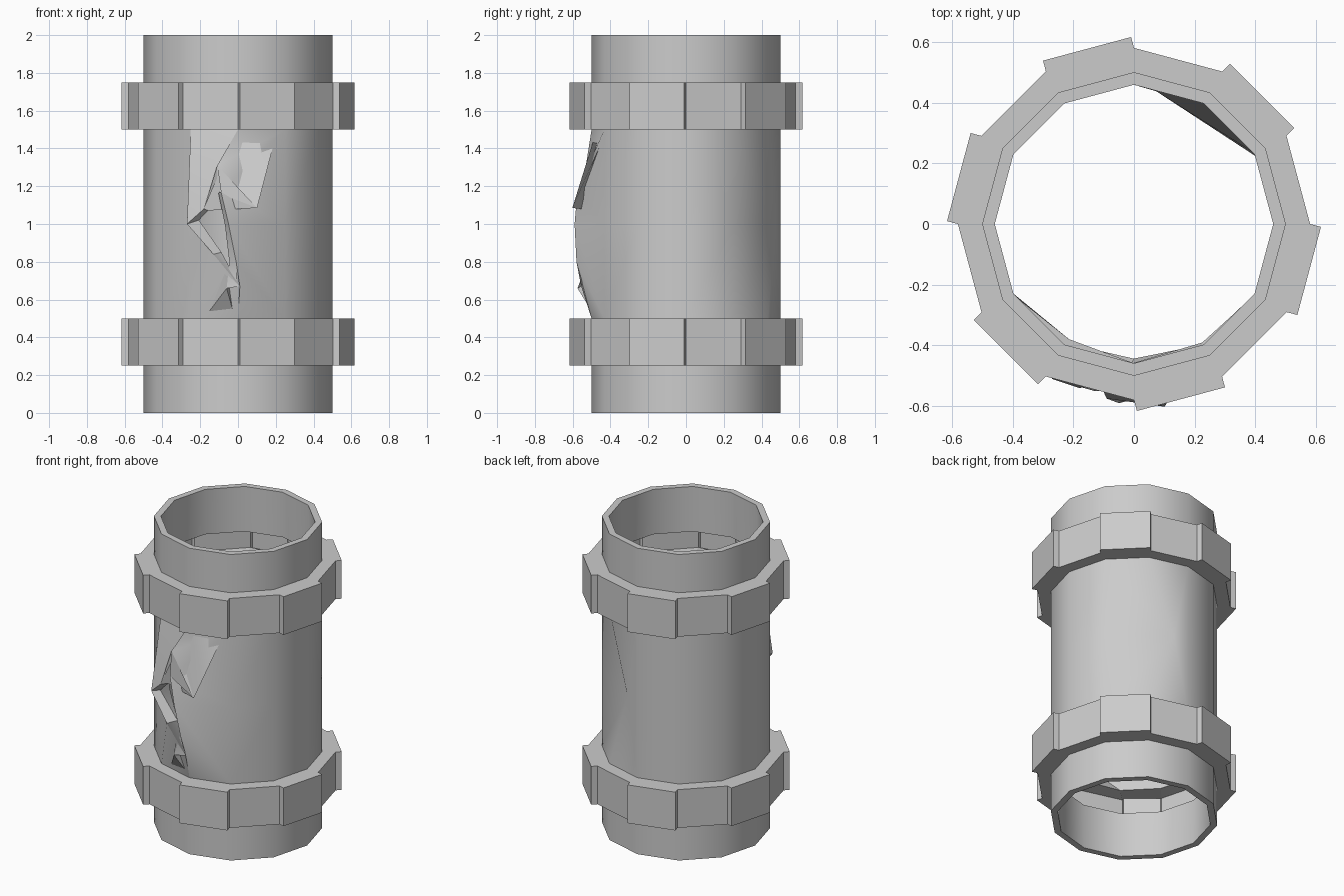
import bpy, bmesh
from math import cos, sin, pi, radians
from mathutils import Vector

SIDES = 12
PIPE_R, COLLAR_R, PAD, WALL = 0.5, 0.58, 0.037, 0.04
LEVELS = [0, 0.25, 0.5, 1.0, 1.5, 1.75, 2.0]
COLLAR_BANDS = (1, 4)

if "Cube" in bpy.data.objects:
    bpy.data.objects.remove(bpy.data.objects["Cube"], do_unlink=True)

grey = bpy.data.materials.new("pipe_grey")
grey.use_nodes = True
colour = (0.6, 0.6, 0.6, 1)
grey.diffuse_color = colour
grey.node_tree.nodes["Principled BSDF"].inputs["Base Color"].default_value = colour

bm = bmesh.new()


def polar(r, k):
    a = 2 * pi * k / SIDES
    return Vector((r * cos(a), r * sin(a), 0))


def face(verts, smooth):
    bm.faces.new(verts).smooth = smooth


# Pipe vertices, one ring per level
grid = [[bm.verts.new(polar(PIPE_R, k) + Vector((0, 0, z))) for k in range(SIDES)]
        for z in LEVELS]

# Pipe wall, left open at the collars and at the torn front panel
for row in range(len(LEVELS) - 1):
    if row in COLLAR_BANDS:
        continue
    for k in range(SIDES):
        if row in (2, 3) and k in (8, 9):
            continue
        n = (k + 1) % SIDES
        a, b, c, d = grid[row][k], grid[row][n], grid[row + 1][n], grid[row + 1][k]
        if row in (2, 3) and k in (1, 2):
            # Bent panels are split so the crease runs to the dented corner
            if (row == 2) == (k == 1):
                face((a, b, c), True)
                face((a, c, d), True)
            else:
                face((a, b, d), True)
                face((b, c, d), True)
        else:
            face((a, b, c, d), True)

# Dented corner on the back wall
grid[3][2].co = (0.09, 0.475, 1.0)


# Collars: hollow bands with every second side raised as a pad
def collar(row):
    low, high = grid[row], grid[row + 1]
    plans = []
    for z in (LEVELS[row], LEVELS[row + 1]):
        plan = []
        for k in range(SIDES):
            points = [polar(COLLAR_R, k)]
            if k % 2:
                out = polar(PAD, k + 0.5)
                points += [points[0] + out, polar(COLLAR_R, k + 1) + out]
            plan.append([bm.verts.new(p + Vector((0, 0, z))) for p in points])
        plans.append(plan)
    for k in range(SIDES):
        n = (k + 1) % SIDES
        bottom = plans[0][k] + [plans[0][n][0]]
        top = plans[1][k] + [plans[1][n][0]]
        for i in range(len(top) - 1):
            face((bottom[i], bottom[i + 1], top[i + 1], top[i]), False)
        face([high[k]] + top + [high[n]], False)
        face(([low[k]] + bottom + [low[n]])[::-1], False)


for band in COLLAR_BANDS:
    collar(band)

# Torn hole in the bulging front panel
frame = [(2, 8), (2, 9), (2, 10), (3, 10), (4, 10), (4, 9), (4, 8), (3, 8)]
tear = [(-0.13, -0.55, 0.84), (0.01, -0.555, 0.67), (-0.01, -0.58, 0.8),
        (-0.05, -0.59, 1.0), (-0.09, -0.575, 1.17), (-0.11, -0.53, 1.31),
        (-0.18, -0.54, 1.08), (-0.27, -0.51, 1.0)]
border = [grid[r][k] for r, k in frame]
lips = [bm.verts.new(p) for p in tear]
for i in range(len(lips)):
    j = (i + 1) % len(lips)
    face((border[i], border[j], lips[j]), True)
    face((border[i], lips[j], lips[i]), True)

bmesh.ops.delete(bm, geom=[v for v in bm.verts if not v.link_faces], context="VERTS")
mesh = bpy.data.meshes.new("collared_pipe")
bm.to_mesh(mesh)
bm.free()
mesh.materials.append(grey)
pipe = bpy.data.objects.new("collared_pipe", mesh)
bpy.context.collection.objects.link(pipe)

# Wall thickness grown inward
solid = pipe.modifiers.new("wall", "SOLIDIFY")
solid.thickness = WALL
solid.offset = -1
solid.use_even_offset = True
bpy.context.view_layer.objects.active = pipe
pipe.select_set(True)
bpy.ops.object.modifier_apply(modifier=solid.name)

# Keep rims and corners sharp
bm = bmesh.new()
bm.from_mesh(pipe.data)
for e in bm.edges:
    if len(e.link_faces) == 2 and e.calc_face_angle(0) > radians(42):
        e.smooth = False
bm.to_mesh(pipe.data)
bm.free()
